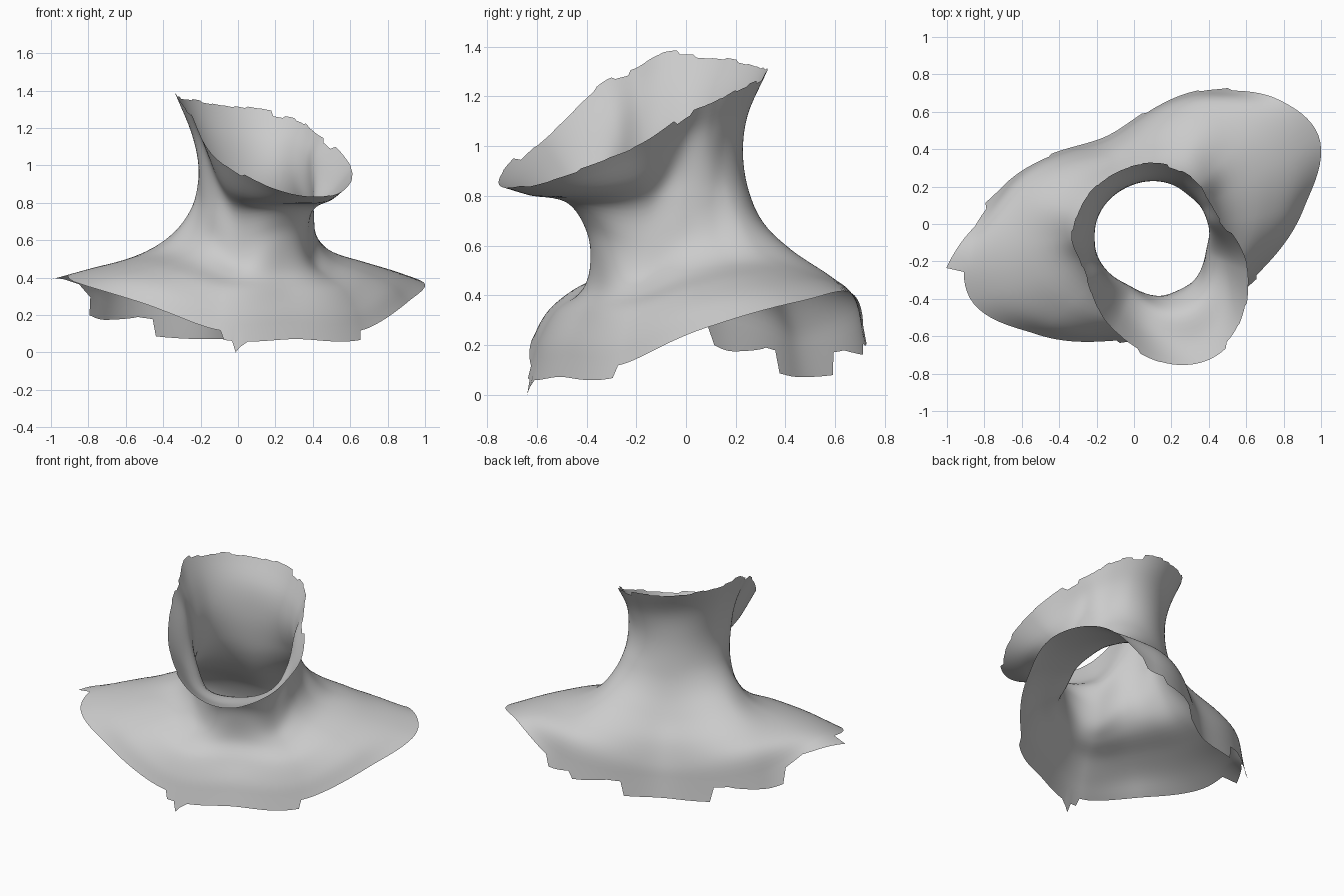
import bpy, bmesh, math, random
from mathutils import Matrix, Vector

random.seed(4)
cube = bpy.data.objects.get("Cube")
if cube:
    bpy.data.objects.remove(cube, do_unlink=True)

SEGMENTS = 180   # points around the neck
STEPS = 5        # points between two profile points

# Half profiles, keyed by degrees from the front; (radius, height) from hem to jaw rim
PROFILES = {
    0: [(.48, .12), (.45, .22), (.39, .33), (.33, .43), (.33, .57), (.36, .68), (.45, .78), (.6, .8), (.72, .83)],
    45: [(.6, .12), (.56, .23), (.49, .34), (.39, .41), (.32, .49), (.3, .62), (.32, .77), (.44, .87), (.55, 1)],
    75: [(.82, .27), (.73, .36), (.59, .43), (.42, .49), (.33, .59), (.31, .74), (.31, .91), (.34, 1.06), (.41, 1.19)],
    95: [(1.03, .375), (.86, .43), (.67, .48), (.47, .53), (.37, .62), (.32, .77), (.31, .95), (.33, 1.1), (.38, 1.24)],
    112: [(.99, .41), (.88, .45), (.71, .495), (.51, .565), (.39, .69), (.32, .84), (.3, .99), (.33, 1.14), (.4, 1.3)],
    132: [(.84, .23), (.8, .39), (.7, .475), (.52, .585), (.39, .7), (.32, .84), (.3, .99), (.33, 1.15), (.4, 1.32)],
    180: [(.57, .16), (.55, .27), (.5, .4), (.42, .52), (.35, .65), (.31, .78), (.29, .97), (.31, 1.16), (.39, 1.33)],
}

# Hem flaps: from angle, to angle, overhang at each end
FLAPS = [(-42, 42, .05, .05), (-35, -30, .04, 0),
         (160, 180, .09, .09), (-180, -154, .09, .09),
         (127, 136, .06, .01), (138, 152, .05, 0),
         (-144, -126, .01, .08), (-118, -106, 0, .1)]


def spline(keys, values, t):
    """Smooth curve through values placed at increasing keys."""
    last = len(keys) - 1
    i = max(k for k in range(last) if keys[k] <= t)

    def slope(k):
        a, b = max(k - 1, 0), min(k + 1, last)
        return (values[b] - values[a]) / (keys[b] - keys[a])

    h = keys[i + 1] - keys[i]
    s = (t - keys[i]) / h
    ease = s * s * (3 - 2 * s)
    return (values[i] * (1 - ease) + values[i + 1] * ease
            + slope(i) * h * s * (1 - s) ** 2 - slope(i + 1) * h * s * s * (1 - s))


# Repeat the outer profiles mirrored, so the surface is smooth at front and back
angles = sorted(PROFILES)
around = [-angles[1]] + angles + [360 - angles[-2]]
columns = [PROFILES[abs(a) if a <= 180 else 360 - a] for a in around]
levels = list(range(len(PROFILES[0])))


def surface_point(theta, level):
    """Point on the neck surface; theta is signed degrees from the front."""
    pair = []
    for axis in (0, 1):
        ring = [spline(levels, [p[axis] for p in col], level) for col in columns]
        pair.append(spline(around, ring, abs(theta)))
    r, z = pair
    x, y = r * math.sin(math.radians(theta)), -r * math.cos(math.radians(theta))
    # the head leans slightly to one side
    lean = min(max((z - .8) / .4, 0), 1)
    return Vector((x - .03 * lean, y, z - .17 * x * lean))


bm = bmesh.new()
thetas = [-180 + 360 * i / SEGMENTS for i in range(SEGMENTS)]
ring_count = levels[-1] * STEPS + 1
rings = [[bm.verts.new(surface_point(t, j / STEPS)) for t in thetas]
         for j in range(ring_count)]
for low, high in zip(rings, rings[1:]):
    for i in range(SEGMENTS):
        n = (i + 1) % SEGMENTS
        bm.faces.new((low[i], low[n], high[n], high[i]))


def extend(edge, inner, i, amount):
    """Move one border point along the sheet."""
    edge[i].co += (edge[i].co - inner[i].co).normalized() * amount


# Stepped flaps along the hem
for start, end, first, second in FLAPS:
    for i, theta in enumerate(thetas):
        if start <= theta <= end:
            s = (theta - start) / (end - start)
            extend(rings[0], rings[1], i, first + (second - first) * s)

# Lowest corner of the hem
corner = min(range(SEGMENTS), key=lambda k: abs(thetas[k] + 36))
a = math.radians(thetas[corner])
rings[0][corner].co = (.59 * math.sin(a), -.59 * math.cos(a), 0)

# Torn jaw rim
for i in range(SEGMENTS):
    if i % 5 == 0:
        shift = random.uniform(-.018, .018)
    extend(rings[-1], rings[-2], i, shift)

# Turn the bust to face slightly left
bm.transform(Matrix.Translation((.1, -.06, 0)) @ Matrix.Rotation(math.radians(25), 4, "Z"))
mesh = bpy.data.meshes.new("neck_and_shoulders")
bm.to_mesh(mesh)
bm.free()
neck = bpy.data.objects.new("neck_and_shoulders", mesh)
bpy.context.collection.objects.link(neck)
mesh.polygons.foreach_set("use_smooth", [True] * len(mesh.polygons))

# Plain grey material
grey = bpy.data.materials.new("light_grey")
grey.use_nodes = True
colour = (.6, .6, .6, 1)
grey.diffuse_color = colour
grey.node_tree.nodes["Principled BSDF"].inputs["Base Color"].default_value = colour
mesh.materials.append(grey)
